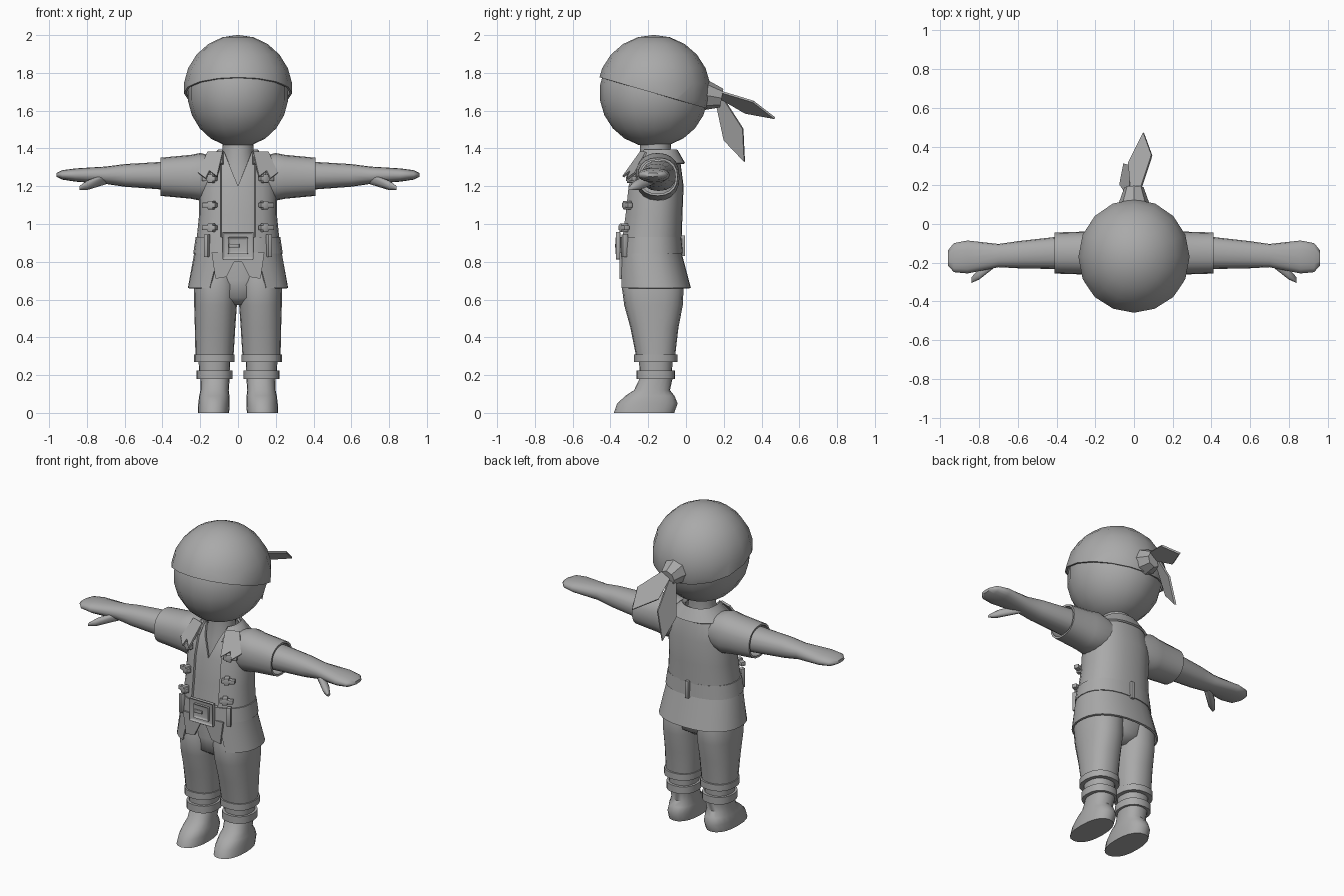
import bpy, bmesh
from math import sin, cos, pi, asin, radians
from mathutils import Vector, Matrix

if "Cube" in bpy.data.objects:
    bpy.data.objects.remove(bpy.data.objects["Cube"])

grey = bpy.data.materials.new("plain grey")
grey.use_nodes = True
COLOUR = (.4, .4, .4, 1)
grey.diffuse_color = COLOUR
grey.node_tree.nodes["Principled BSDF"].inputs["Base Color"].default_value = COLOUR

BODY = (0, -.17)    # upright axis of the torso
LEG = (.125, -.16)  # upright axis of the left leg
SHEET = .012        # thickness of cloth


def finish(bm, name, mirror=False, thick=0, bevel=0, angle=40):
    """Turn a bmesh into a finished object with its modifiers baked in."""
    bmesh.ops.remove_doubles(bm, verts=bm.verts[:], dist=.0005)
    bmesh.ops.recalc_face_normals(bm, faces=bm.faces[:])
    mesh = bpy.data.meshes.new(name)
    bm.to_mesh(mesh)
    bm.free()
    mesh.materials.append(grey)
    part = bpy.data.objects.new(name, mesh)
    bpy.context.collection.objects.link(part)
    if thick:
        solidify = part.modifiers.new("thickness", 'SOLIDIFY')
        solidify.thickness, solidify.offset = thick, 0
    if bevel:
        rounding = part.modifiers.new("bevel", 'BEVEL')
        rounding.width, rounding.segments = bevel, 2
    if mirror:
        part.modifiers.new("mirror", 'MIRROR').use_mirror_merge = False
    bpy.ops.object.select_all(action='DESELECT')
    part.select_set(True)
    bpy.context.view_layer.objects.active = part
    bpy.ops.object.convert(target='MESH')
    bpy.ops.object.shade_smooth_by_angle(angle=radians(angle))


def power(value, exponent):
    return abs(value) ** exponent * (1 if value >= 0 else -1)


def loft(name, rings, centre=BODY, lean=(0, 0), axis='z', gap=None,
         squareness=2.3, sides=20, caps=True, **options):
    """Skin rounded rings (position, radius, radius) along an axis that leans
    evenly from first to last; gap(position) is the half-width of a front slit."""
    bm = bmesh.new()
    first, last = rings[0][0], rings[-1][0]
    count = sides + 1 if gap else sides
    rows = []
    for position, radius_a, radius_b in rings:
        along = (position - first) / (last - first)
        middle_a = centre[0] + lean[0] * along
        middle_b = centre[1] + lean[1] * along
        slit = min(1, gap(position) / radius_a) if gap else 0
        start = asin(slit ** (squareness / 2))
        row = []
        for i in range(count):
            turn = start + (pi - start) * 2 * i / sides
            a = middle_a + radius_a * power(sin(turn), 2 / squareness)
            b = middle_b - radius_b * power(cos(turn), 2 / squareness)
            row.append(bm.verts.new((a, b, position) if axis == 'z' else (position, a, b)))
        rows.append(row)
    for low, high in zip(rows, rows[1:]):
        for i in range(sides):
            j = (i + 1) % count
            bm.faces.new((low[i], low[j], high[j], high[i]))
    if caps and not gap:
        bm.faces.new(rows[0])
        bm.faces.new(rows[-1])
    finish(bm, name, **options)


def plate(name, outline, depth, **options):
    """Sheet with an x-z outline, laid on the surface y = depth(x, z)."""
    bm = bmesh.new()
    bm.faces.new([bm.verts.new((x, depth(x, z), z)) for x, z in outline])
    finish(bm, name, thick=SHEET, **options)


def leaf(name, start, end, width):
    """Pointed cloth strip, narrow at the start and widest midway."""
    start, end, width = Vector(start), Vector(end), Vector(width)
    middle = start.lerp(end, .55)
    corners = [start - width * .4, middle - width, end, middle + width, start + width * .4]
    bm = bmesh.new()
    a, b, c, d, e = [bm.verts.new(corner) for corner in corners]
    bm.faces.new((a, b, d, e))
    bm.faces.new((b, c, d))
    finish(bm, name, thick=SHEET, angle=20)


def box(name, centre, size, turn=0, frame=0, **options):
    """Box, optionally with a recessed front panel to make a frame."""
    bm = bmesh.new()
    placing = Matrix.Translation(centre) @ Matrix.Rotation(turn, 4, 'Z') @ Matrix.Diagonal((*size, 1))
    bmesh.ops.create_cube(bm, size=1, matrix=placing)
    if frame:
        front = min(bm.faces, key=lambda face: face.calc_center_median().y)
        bmesh.ops.inset_region(bm, faces=[front], thickness=frame)
        bmesh.ops.translate(bm, verts=front.verts[:], vec=(0, size[1] / 2, 0))
    finish(bm, name, bevel=.004, **options)


def ball(name, centre, radii, cut=None, **options):
    """Ellipsoid, optionally keeping only the side of a plane it faces."""
    bm = bmesh.new()
    placing = Matrix.Translation(centre) @ Matrix.Diagonal((*radii, 1))
    bmesh.ops.create_uvsphere(bm, u_segments=16, v_segments=11, radius=1, matrix=placing)
    if cut:
        bmesh.ops.bisect_plane(bm, geom=bm.verts[:] + bm.edges[:] + bm.faces[:],
                               plane_co=cut[0], plane_no=cut[1], clear_inner=True)
    finish(bm, name, **options)


# Head, headscarf, knot and tails
ball("head", (*BODY, 1.695), (.268, .288, .288))
ball("headscarf", (*BODY, 1.7), (.284, .295, .295),
     cut=((0, -.47, 1.78), (0, .29, 1)), thick=SHEET, angle=50)
bm = bmesh.new()
bmesh.ops.create_cone(bm, cap_ends=True, segments=8, radius1=.085, radius2=.05, depth=.1,
                      matrix=Matrix.Translation((0, .14, 1.675)) @ Matrix.Rotation(radians(-100), 4, 'X'))
finish(bm, "scarf_knot")
leaf("scarf_tail_upper", start=(.01, .17, 1.69), end=(.05, .47, 1.56), width=(.06, .02, .03))
leaf("scarf_tail_lower", start=(-.03, .18, 1.65), end=(-.05, .31, 1.33), width=(.03, .05, .03))

# Neck and chest
loft("neck", [(1.1, .1, .11), (1.3, .1, .09), (1.38, .08, .08), (1.46, .085, .085)],
     lean=(0, .01), squareness=2)

# Jacket, and a shirt that follows it inside with a V neck
torso = [(.85, .22, .16), (1.05, .2, .15), (1.2, .2, .145), (1.32, .18, .12), (1.38, .11, .1)]
upright = dict(centre=(0, -.19), lean=(0, .04), thick=SHEET, sides=24)
loft("jacket", torso, gap=lambda z: .09, **upright)
loft("shirt", [(z, across - .016, deep - .016) for z, across, deep in torso],
     gap=lambda z: max(0, z - 1.2) * .4, **upright)
loft("jacket_skirt", [(.66, .26, .19), (.85, .225, .16)], lean=(0, -.02),
     gap=lambda z: .1 + (.85 - z) / 4, sides=24, thick=SHEET)
loft("sleeve", [(.12, .1, .1), (.2, .11, .12), (.25, .105, .11), (.41, .1, .095)],
     centre=(-.15, 1.25), axis='x', caps=False, thick=SHEET, mirror=True)
loft("collar", [(1.32, .17, .14), (1.39, .1, .1)], centre=(0, -.15),
     gap=lambda z: .08, thick=SHEET)
plate("lapel", [(.08, 1.38), (.16, 1.38), (.21, 1.27), (.17, 1.24), (.15, 1.28), (.11, 1.25)],
      depth=lambda x, z: -.24 + (z - 1.38) * .75 + max(0, x - .1) / 2, mirror=True)
plate("shirt_tail", [(0, .85), (.14, .85), (.12, .71), (.06, .72), (.02, .8), (0, .8)],
      depth=lambda x, z: -.345, mirror=True)

# Clasps down both jacket fronts
slant = radians(25)
for z in (.98, 1.1, 1.24):
    y = -.29 - (1.24 - z) * .15
    box("clasp_bar", (.15, y, z), (.08, .03, .025), turn=slant, mirror=True)
    box("clasp_knob", (.14, y, z), (.03, .04, .045), turn=slant, mirror=True)

# Belt, loops and buckle
loft("belt", [(.845, .237, .17), (.93, .224, .165)], centre=(0, -.187), sides=24)
waist = .885
box("belt_loop_front", (.165, -.325, waist), (.025, .03, .12), turn=slant, mirror=True)
box("belt_loop_back", (0, -.015, waist), (.025, .02, .11))
box("buckle_plate", (0, -.36, waist), (.165, .025, .145), frame=.014)
box("buckle_frame", (0, -.365, waist), (.105, .02, .09), frame=.014)
box("buckle_pin", (-.02, -.37, waist), (.055, .012, .02))

# Arms with mitten hands and thumbs
loft("arm", [(.3, .09, .08), (.6, .07, .06), (.7, .06, .046), (.86, .085, .035),
             (.93, .075, .025), (.96, .04, .01)],
     centre=(-.145, 1.255), lean=(-.03, .005), axis='x', sides=16, mirror=True, angle=60)
loft("thumb", [(.7, .03, .03), (.8, .03, .025), (.84, .015, .01)],
     centre=(-.18, 1.24), lean=(-.11, -.05), axis='x', sides=10, mirror=True, angle=60)

# Trousers and turned-up cuffs
loft("trouser_seat", [(.57, .06, .08), (.61, .13, .14), (.7, .21, .15), (.85, .2, .14)], angle=60)
loft("trouser_leg", [(.28, .1, .1), (.45, .107, .127), (.57, .113, .155), (.68, .117, .165), (.76, .1, .14)],
     centre=LEG, lean=(-.01, -.02), mirror=True)
loft("trouser_cuff", [(.27, .107, .115), (.31, .107, .115)], centre=LEG, mirror=True)

# Ankles and boots
loft("ankle", [(.2, .08, .085), (.3, .085, .09)], centre=LEG, mirror=True)
loft("boot_cuff", [(.18, .095, .103), (.225, .095, .103)], centre=LEG, mirror=True)
loft("boot", [(0, .083, .16), (.05, .083, .16), (.09, .08, .13), (.12, .075, .095), (.2, .077, .085)],
     centre=(.13, -.222), lean=(-.01, .07), mirror=True, angle=50)
